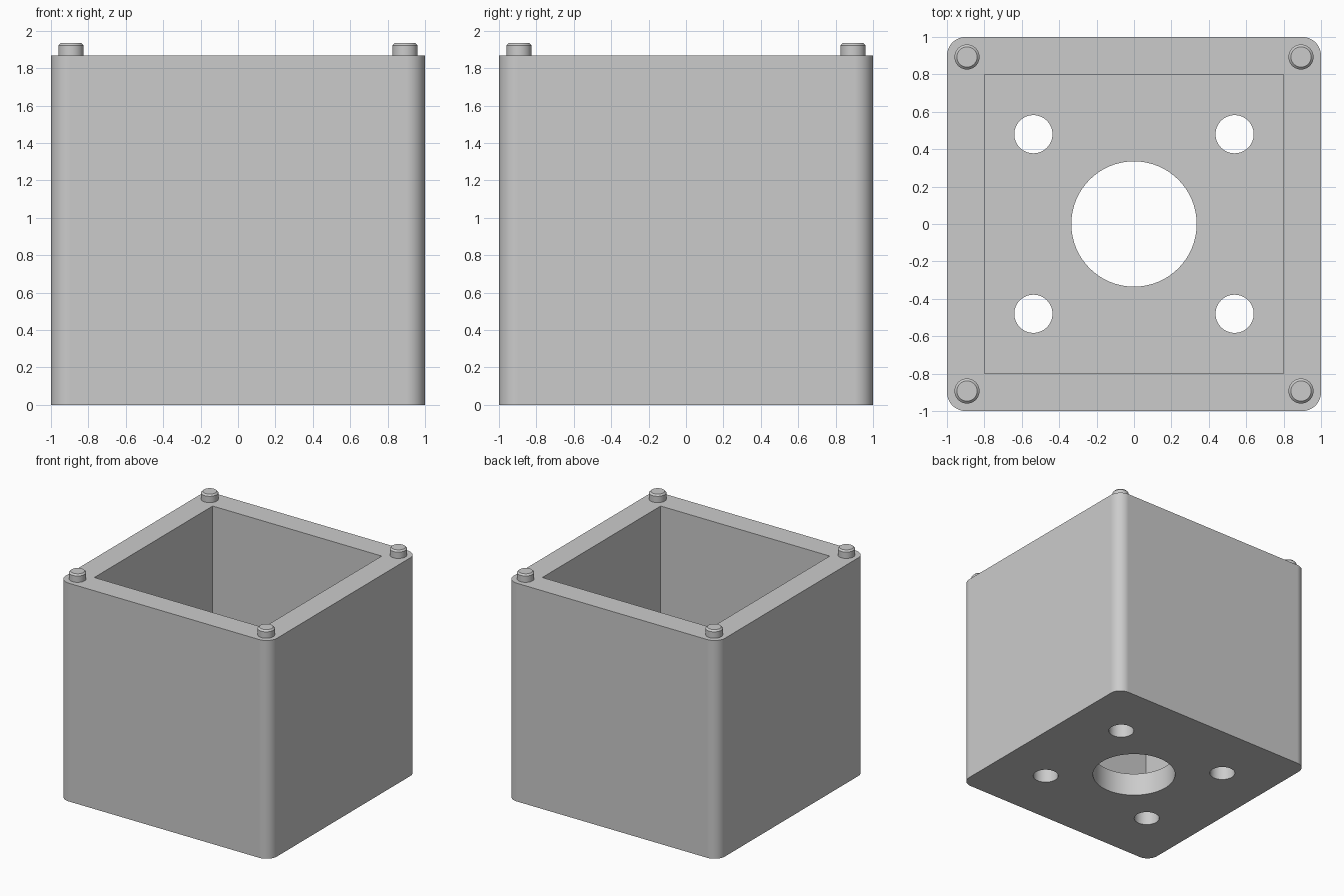
import bpy, bmesh, math

if "Cube" in bpy.data.objects:
    bpy.data.objects.remove(bpy.data.objects["Cube"], do_unlink=True)

HEIGHT = 1.867      # top of the walls
FLOOR = 0.2         # floor thickness
INNER = 1.6         # cavity width
CORNERS = [(sx, sy) for sx in (-1, 1) for sy in (-1, 1)]

grey = bpy.data.materials.new("light grey")
grey.use_nodes = True
grey.diffuse_color = (0.6, 0.6, 0.6, 1)
grey.node_tree.nodes["Principled BSDF"].inputs["Base Color"].default_value = (0.6, 0.6, 0.6, 1)


def add_object(name, bm):
    mesh = bpy.data.meshes.new(name)
    bm.to_mesh(mesh)
    bm.free()
    mesh.materials.append(grey)
    obj = bpy.data.objects.new(name, mesh)
    bpy.context.collection.objects.link(obj)
    return obj


def box(name, width, bottom, top, radius=0.0):
    bm = bmesh.new()
    bmesh.ops.create_cube(bm, size=1)
    for v in bm.verts:
        v.co = (v.co.x * width, v.co.y * width, top if v.co.z > 0 else bottom)
    if radius:
        upright = [e for e in bm.edges if abs(e.verts[0].co.z - e.verts[1].co.z) > 0.1]
        bmesh.ops.bevel(bm, geom=upright, offset=radius, segments=12,
                        profile=0.5, affect='EDGES')
    return add_object(name, bm)


def cylinder(name, radius, x, y, bottom, top, sides=64, chamfer=0.0):
    bm = bmesh.new()
    bmesh.ops.create_cone(bm, cap_ends=True, segments=sides, radius1=radius,
                          radius2=radius, depth=top - bottom)
    bmesh.ops.translate(bm, verts=bm.verts, vec=(x, y, (top + bottom) / 2))
    if chamfer:
        rim = [e for e in bm.edges if all(v.co.z > top - 0.001 for v in e.verts)]
        bmesh.ops.bevel(bm, geom=rim, offset=chamfer, segments=1, affect='EDGES')
    return add_object(name, bm)


def smooth(obj):
    bpy.ops.object.select_all(action='DESELECT')
    obj.select_set(True)
    bpy.context.view_layer.objects.active = obj
    bpy.ops.object.shade_smooth_by_angle(angle=math.radians(30))


# Open box with rounded upright corners
body = box("box_body", 2, 0, HEIGHT, radius=0.1)

# Cutters: square cavity, central opening, four mounting holes
cutters = [box("cavity_cutter", INNER, FLOOR, HEIGHT + 0.2),
           cylinder("centre_cutter", 0.335, 0, 0, -0.2, FLOOR + 0.2, sides=96)]
for sx, sy in CORNERS:
    cutters.append(cylinder("mount_hole_cutter", 0.102, sx * 0.538, sy * 0.48,
                            -0.2, FLOOR + 0.2))
for cutter in cutters:
    cutter.hide_render = True
    cut = body.modifiers.new(cutter.name, 'BOOLEAN')
    cut.operation = 'DIFFERENCE'
    cut.solver = 'EXACT'
    cut.object = cutter

# Bake the cuts and discard the cutters
bpy.context.view_layer.update()
cut_mesh = bpy.data.meshes.new_from_object(
    body.evaluated_get(bpy.context.evaluated_depsgraph_get()))
body.modifiers.clear()
body.data = cut_mesh
for cutter in cutters:
    bpy.data.objects.remove(cutter, do_unlink=True)
smooth(body)
normals = body.modifiers.new("flat_walls", 'WEIGHTED_NORMAL')
normals.keep_sharp = True

# Chamfered locating pegs on the rim corners
for sx, sy in CORNERS:
    name = ("back" if sy > 0 else "front") + ("_left" if sx > 0 else "_right") + "_peg"
    smooth(cylinder(name, 0.067, sx * 0.893, sy * 0.893, HEIGHT - 0.02,
                    HEIGHT + 0.067, sides=48, chamfer=0.013))
